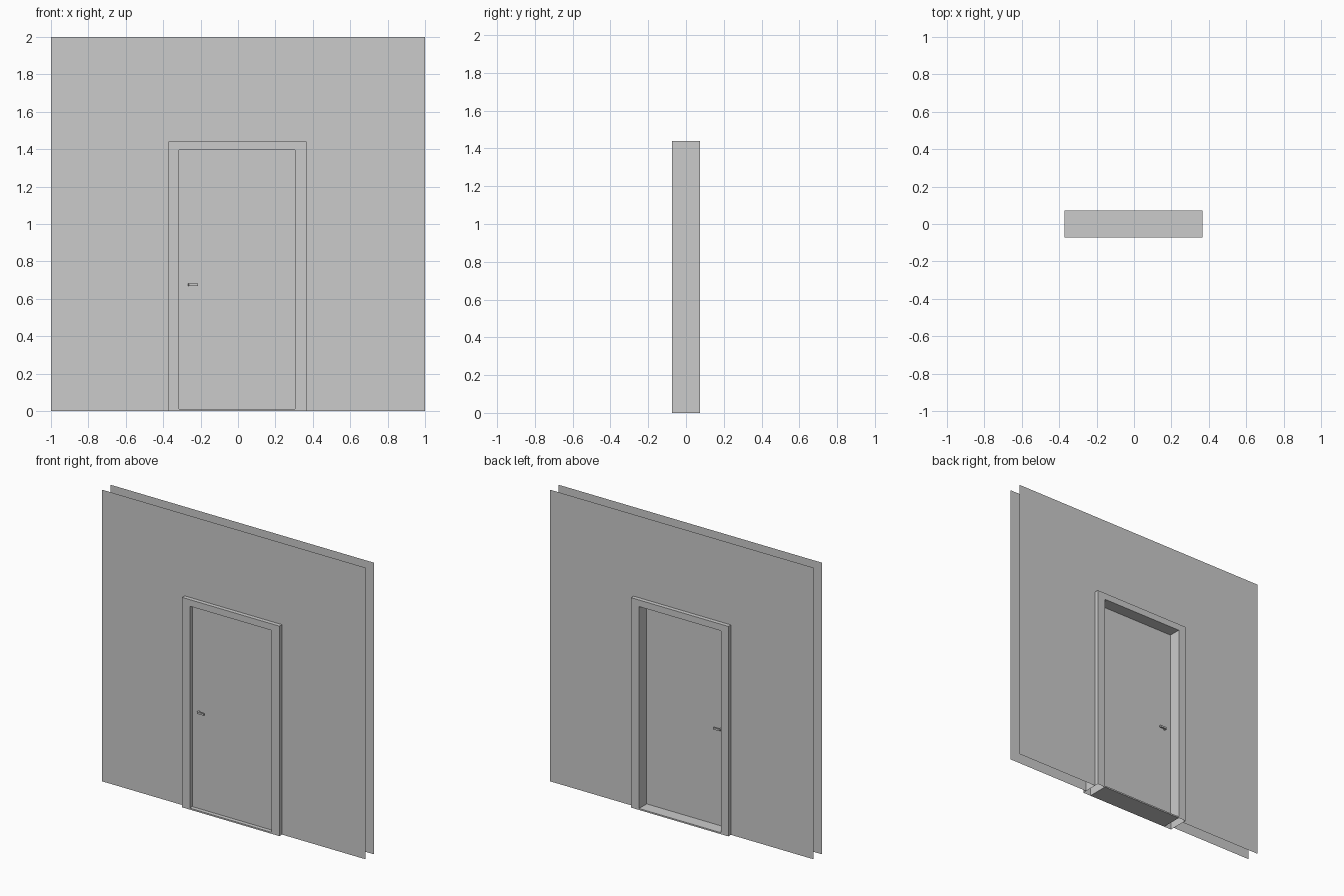
import bpy, bmesh

if "Cube" in bpy.data.objects:
    bpy.data.objects.remove(bpy.data.objects["Cube"])

HALF_D = 0.073            # half depth of the frame
WALL_Y = 0.045            # offset of the wall skins
OUT_L, OUT_R, OUT_T = -0.372, 0.365, 1.44
IN_L, IN_R, IN_T = -0.315, 0.305, 1.395
SILL = 0.01
DOOR_F, DOOR_B = -0.045, -0.01


def finish(name, bm):
    mesh = bpy.data.meshes.new(name)
    bm.to_mesh(mesh)
    bm.free()
    obj = bpy.data.objects.new(name, mesh)
    bpy.context.collection.objects.link(obj)
    return obj


def arch(l, r, t, L, R, T):
    """Upside-down U outline in x, z: opening l, r, t inside a rectangle L, R, T."""
    return [(L, 0), (l, 0), (l, t), (r, t), (r, 0), (R, 0), (R, T), (L, T)]


def prism(name, points, axis, a, b=None, open_bottom=False):
    """Flat outline placed at a along an axis ('y' or 'z'), extruded to b if given."""
    bm = bmesh.new()
    place = (lambda p: (p[0], a, p[1])) if axis == 'y' else (lambda p: (p[0], p[1], a))
    face = bm.faces.new([bm.verts.new(place(p)) for p in points])
    if b is not None:
        ext = bmesh.ops.extrude_face_region(bm, geom=[face], use_keep_orig=True)
        moved = [v for v in ext['geom'] if isinstance(v, bmesh.types.BMVert)]
        shift = (0, b - a, 0) if axis == 'y' else (0, 0, b - a)
        bmesh.ops.translate(bm, verts=moved, vec=shift)
        bmesh.ops.recalc_face_normals(bm, faces=bm.faces[:])
    if open_bottom:
        low = [f for f in bm.faces if all(abs(v.co.z) < 1e-6 for v in f.verts)]
        bmesh.ops.delete(bm, geom=low, context='FACES_ONLY')
    return finish(name, bm)


def rect(x0, x1, z0, z1):
    return [(x0, z0), (x1, z0), (x1, z1), (x0, z1)]


# Two wall skins with the doorway cut out
wall = arch(OUT_L, OUT_R, OUT_T, -1, 1, 2)
prism("front_wall", wall, 'y', -WALL_Y)
prism("back_wall", wall[::-1], 'y', WALL_Y)

# Door frame, open underneath the jambs
prism("door_frame", arch(IN_L, IN_R, IN_T, OUT_L, OUT_R, OUT_T),
      'y', -HALF_D, HALF_D, open_bottom=True)

# Threshold and door leaf
prism("threshold", rect(IN_L, IN_R, 0, SILL), 'y', -HALF_D, HALF_D)
prism("door_leaf", rect(IN_L, IN_R, SILL, IN_T), 'y', DOOR_F, DOOR_B)

# Lever handles: bent bar seen from above, one on each side of the leaf
lever = [(-0.267, 0), (-0.267, 0.018), (-0.263, 0.023), (-0.214, 0.023),
         (-0.214, 0.012), (-0.255, 0.012), (-0.255, 0)]
for name, base, side in (("front_handle", DOOR_F, -1), ("back_handle", DOOR_B, 1)):
    prism(name, [(x, base + side * y) for x, y in lever], 'z', 0.669, 0.681)
